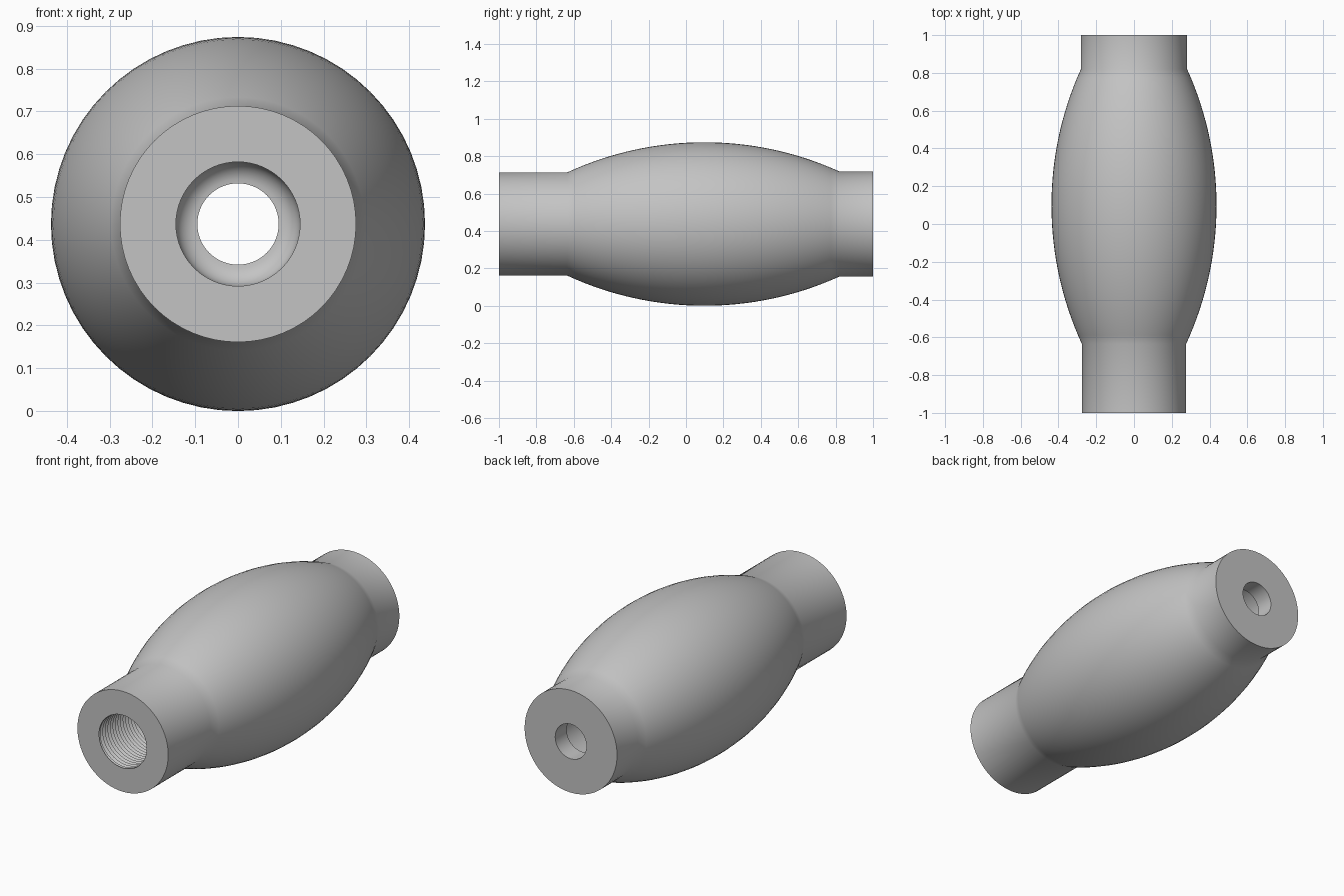
import bpy, bmesh
from math import cos, sin, pi, sqrt

cube = bpy.data.objects.get("Cube")
if cube:
    bpy.data.objects.remove(cube)

CENTRE_Z = 0.437
SEGMENTS = 64
BORE = 0.145
HOLE = 0.095
THREAD_END = -0.2

grey = bpy.data.materials.new("satin_grey")
grey.use_nodes = True
grey.diffuse_color = (0.55, 0.55, 0.55, 1)
grey.node_tree.nodes["Principled BSDF"].inputs["Base Color"].default_value = (0.55, 0.55, 0.55, 1)


def finish(bm, name):
    mesh = bpy.data.meshes.new(name)
    bm.to_mesh(mesh)
    bm.free()
    mesh.materials.append(grey)
    ob = bpy.data.objects.new(name, mesh)
    ob.location.z = CENTRE_Z
    bpy.context.collection.objects.link(ob)
    bpy.ops.object.select_all(action="DESELECT")
    ob.select_set(True)
    bpy.context.view_layer.objects.active = ob
    bpy.ops.object.shade_smooth_by_angle(angle=pi / 6)
    return ob


def ring_vert(bm, r, y, i):
    a = 2 * pi * i / SEGMENTS
    return bm.verts.new((r * cos(a), y, r * sin(a)))


def lathe(name, profile):
    """Turn a list of (radius, y) points around the y axis."""
    bm = bmesh.new()
    rings = [[ring_vert(bm, r, y, i) for i in range(SEGMENTS)] for r, y in profile]
    for a, b in zip(rings, rings[1:]):
        for i in range(SEGMENTS):
            j = (i + 1) % SEGMENTS
            bm.faces.new((a[i], b[i], b[j], a[j]))
    return finish(bm, name)


def belly_curve(y0, y1, r0, r1, peak, steps):
    """Circular arc between the two collars."""
    half, mid = (y1 - y0) / 2, (y0 + y1) / 2
    points = []
    for k in range(steps + 1):
        t = k / steps
        base = r0 + (r1 - r0) * t
        sag = peak - (r0 + r1) / 2
        radius = (half * half + sag * sag) / (2 * sag)
        y = y0 + (y1 - y0) * t
        points.append((base + sqrt(radius ** 2 - (y - mid) ** 2) - radius + sag, y))
    return points


# Turned handle: front collar, belly, back collar, through hole and smooth bore
profile = [(BORE, -1), (0.276, -1)]
profile += belly_curve(-0.635, 0.82, 0.276, 0.281, 0.437, 32)
profile += [(0.281, 1), (HOLE, 1), (HOLE, 0.9)]
# rounded shoulder between the hole and the bore
fillet = BORE - HOLE
profile += [(HOLE + fillet * sin(k * pi / 16), 0.85 + fillet * cos(k * pi / 16))
            for k in range(1, 9)]
profile += [(BORE, THREAD_END)]
lathe("handle_body", profile)


# Helical internal thread in the front half of the bore
def thread(name, y0, y1, pitch, crest, root):
    bm = bmesh.new()
    rows = 2 * int((y1 - y0) / pitch) + 4
    grid = []
    for k in range(-2, rows):
        r = root if k % 2 else crest
        grid.append([ring_vert(bm, r, min(max(y0 + pitch * (k / 2 + i / SEGMENTS), y0), y1), i)
                     for i in range(SEGMENTS)])
    for k in range(len(grid) - 1):
        for i in range(SEGMENTS):
            if i + 1 < SEGMENTS:
                quad = (grid[k][i], grid[k][i + 1], grid[k + 1][i + 1], grid[k + 1][i])
            elif k + 3 < len(grid):
                # the last column joins one turn further along
                quad = (grid[k][i], grid[k + 2][0], grid[k + 3][0], grid[k + 1][i])
            else:
                continue
            if max(v.co.y for v in quad) - min(v.co.y for v in quad) > 1e-6:
                bm.faces.new(quad)
    return finish(bm, name)


thread("bore_thread", -0.999, THREAD_END, 0.022, BORE, 0.156)
